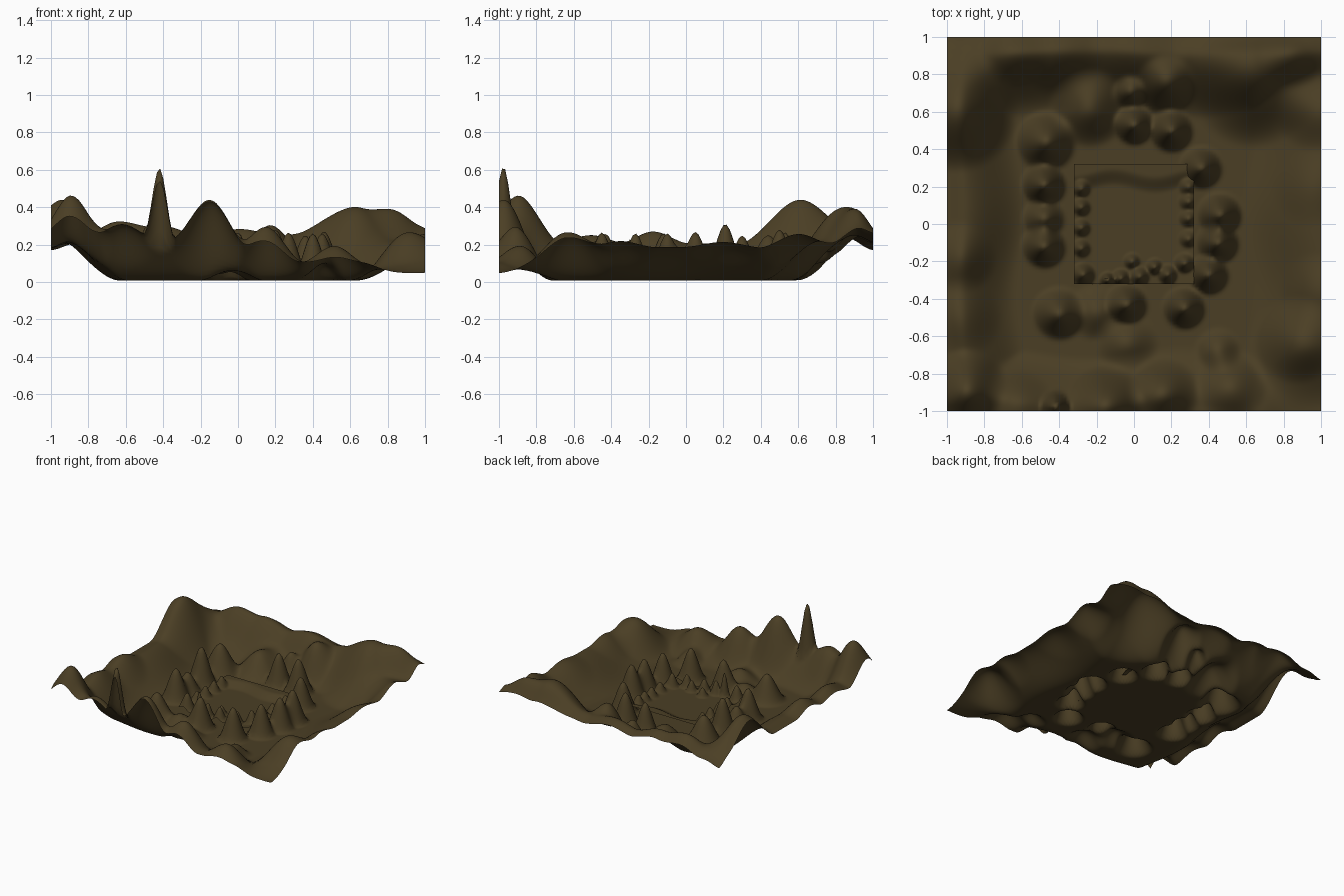
import bpy, bmesh, math

earth = bpy.data.materials.new("dark brown earth")
earth.diffuse_color = (0.070, 0.049, 0.018, 1)


def smooth(t):
    t = max(0.0, min(1.0, t))
    return t * t * (3 - 2 * t)


def sheet(name, half, n, base, bumps):
    """Square sheet with a base height, then hills pulled to a peak with soft falloff."""
    bm = bmesh.new()
    bmesh.ops.create_grid(bm, x_segments=n, y_segments=n, size=half)
    for v in bm.verts:
        v.co.z = base(v.co.x, v.co.y)
    for x, y, peak, r in bumps:
        near = min(bm.verts, key=lambda v: (v.co.x - x) ** 2 + (v.co.y - y) ** 2)
        lift = peak - near.co.z
        for v in bm.verts:
            d = math.hypot(v.co.x - x, v.co.y - y)
            if d < r:
                v.co.z += lift * smooth(1 - d / r)
    me = bpy.data.meshes.new(name)
    bm.to_mesh(me)
    bm.free()
    me.materials.append(earth)
    for p in me.polygons:
        p.use_smooth = True
    ob = bpy.data.objects.new(name, me)
    bpy.context.collection.objects.link(ob)
    return ob


# Bowl: flat floor with a softly wavering raised rim on each side
def bowl(x, y):
    wx = 0.03 * math.sin(7 * y + 1)
    wy = 0.03 * math.sin(6 * x)
    left = 0.20 * smooth((-x - 0.60 + wx) / 0.34) - 0.03 * smooth((-x - 0.9) / 0.12)
    back = 0.24 * smooth((y - 0.58 + wy) / 0.36) - 0.04 * smooth((y - 0.9) / 0.12)
    right = 0.18 * smooth((x - 0.60 + wx) / 0.42)
    front_h = 0.10 + 0.12 * smooth((0.3 - x) / 0.5)
    front = front_h * smooth((-y - 0.68 + wy) / 0.3)
    sides = [max(0.0, s) for s in (left, back, right, front)]
    return 0.008 + sum(s ** 4 for s in sides) ** 0.25


# Large hills along the rim: x, y, peak height, radius
rim_hills = [
    (1.0, -1.0, 0.05, 0.36), (1.0, 1.0, 0.26, 0.3), (-1.0, 1.0, 0.17, 0.3),
    (-0.95, 0.61, 0.44, 0.34), (-0.93, -0.18, 0.27, 0.2),
    (-0.92, -0.5, 0.25, 0.22), (-0.89, -0.88, 0.46, 0.22), (-0.62, -0.97, 0.31, 0.2),
    (-0.15, -0.96, 0.44, 0.22), (0.16, -0.9, 0.29, 0.2), (0.52, -0.86, 0.19, 0.2),
    (0.87, -0.62, 0.25, 0.24), (0.97, -0.35, 0.21, 0.2), (0.95, 0.2, 0.21, 0.22),
    (0.97, 0.6, 0.25, 0.22),
    (0.64, 0.76, 0.36, 0.36), (0.85, 0.91, 0.38, 0.19), (0.4, 0.95, 0.27, 0.2),
    (0.0, 0.97, 0.27, 0.25), (-0.4, 0.93, 0.30, 0.25), (-0.64, 0.93, 0.32, 0.2),
    (0.17, 0.74, 0.28, 0.17), (-0.02, 0.7, 0.19, 0.1), (-0.24, 0.62, 0.18, 0.22),
    (-0.42, -0.975, 0.62, 0.085),
]

# Pointed mounds in a ring around the centre
ring_mounds = [
    (-0.47, 0.44, 0.25, 0.17), (-0.48, 0.21, 0.31, 0.125), (-0.48, 0.03, 0.17, 0.12),
    (-0.48, -0.12, 0.26, 0.125), (-0.4, -0.48, 0.22, 0.15), (-0.2, -0.47, 0.09, 0.16),
    (-0.04, -0.43, 0.26, 0.12), (-0.04, -0.64, 0.1, 0.18), (0.27, -0.45, 0.265, 0.12),
    (0.45, -0.68, 0.1, 0.13), (0.4, -0.27, 0.26, 0.115), (0.45, -0.1, 0.26, 0.12),
    (0.46, 0.05, 0.27, 0.125), (0.36, 0.3, 0.25, 0.12), (0.2, 0.5, 0.28, 0.125),
    (0.0, 0.53, 0.265, 0.115),
]
sheet("outer_terrain", 1.0, 120, bowl, rim_hills + ring_mounds)


# Centre patch with its own low rim and small mounds
def patch_base(x, y):
    side = 0.02 * smooth((abs(x) - 0.22) / 0.1)
    back = 0.04 * smooth((y - 0.18 + 0.02 * math.sin(14 * x)) / 0.1)
    return 0.04 + max(side, back)


patch_mounds = [(-0.28, y, 0.13, 0.055) for y in (0.19, 0.09, -0.02, -0.13)]
patch_mounds += [(0.29, y, 0.12, 0.055) for y in (0.2, 0.12, 0.03, -0.08)]
patch_mounds += [
    (-0.27, -0.27, 0.17, 0.07), (-0.14, -0.3, 0.23, 0.045), (-0.07, -0.29, 0.15, 0.055),
    (0.03, -0.28, 0.14, 0.06), (-0.01, -0.2, 0.11, 0.05), (0.11, -0.23, 0.13, 0.05),
    (0.18, -0.27, 0.14, 0.06), (0.27, -0.21, 0.15, 0.06),
]
sheet("centre_patch", 0.32, 64, patch_base, patch_mounds)
